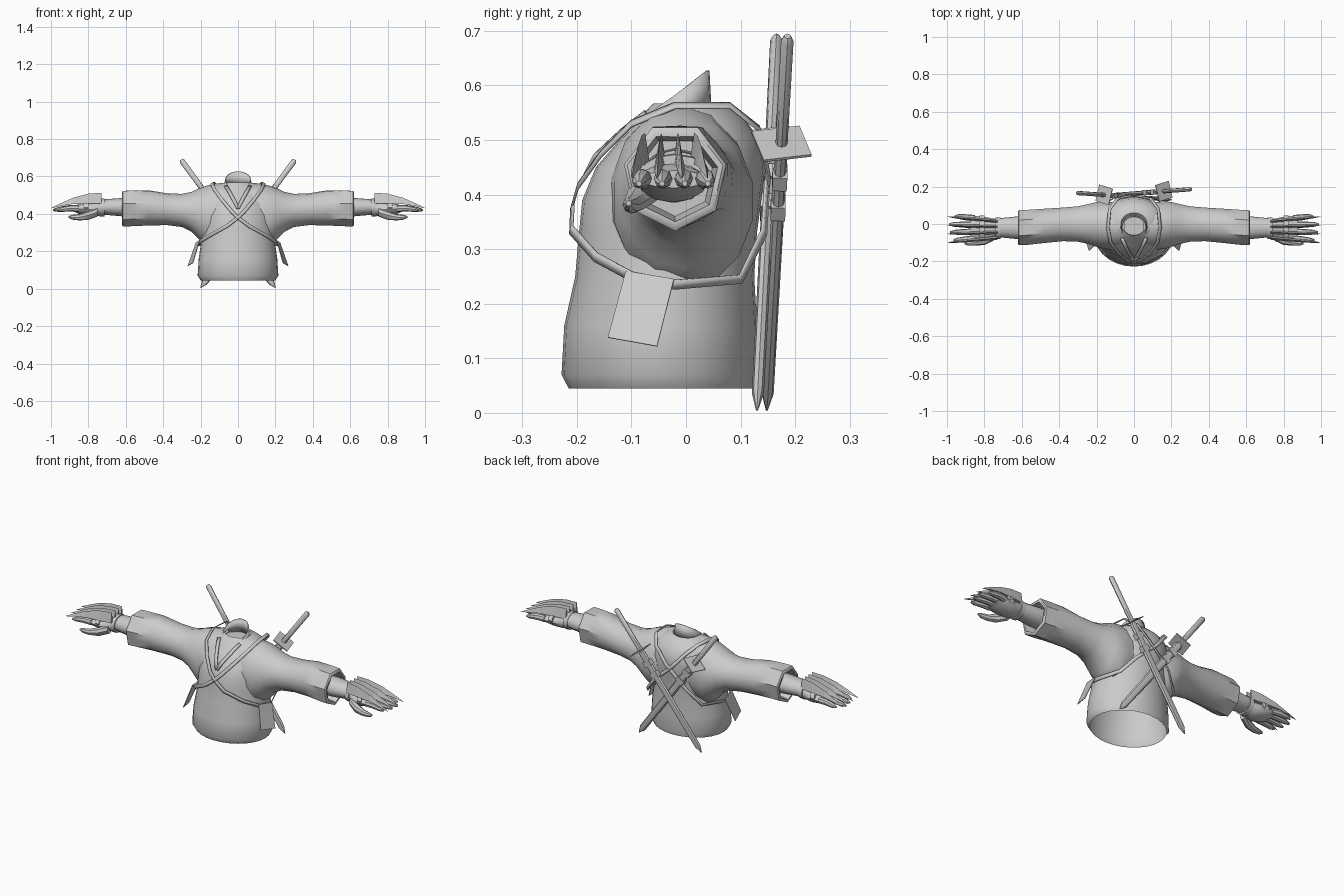
import bpy, bmesh
from math import sin, cos, pi, radians
from mathutils import Vector as V

if "Cube" in bpy.data.objects:
    bpy.data.objects.remove(bpy.data.objects["Cube"])

X, Y, Z = V((1, 0, 0)), V((0, 1, 0)), V((0, 0, 1))


def make(name, verts, faces, mirror=False, angle=40, thick=0):
    me = bpy.data.meshes.new(name)
    me.from_pydata([tuple(p) for p in verts], [], faces)
    bm = bmesh.new()
    bm.from_mesh(me)
    bmesh.ops.recalc_face_normals(bm, faces=bm.faces)
    bm.to_mesh(me)
    bm.free()
    ob = bpy.data.objects.new(name, me)
    bpy.context.collection.objects.link(ob)
    bpy.ops.object.select_all(action='DESELECT')
    bpy.context.view_layer.objects.active = ob
    ob.select_set(True)
    if thick:
        m = ob.modifiers.new("thickness", 'SOLIDIFY')
        m.thickness, m.offset = thick, 0
    if mirror:
        ob.modifiers.new("mirror", 'MIRROR').use_mirror_merge = False
    if angle:
        bpy.ops.object.shade_smooth_by_angle(angle=radians(angle))
    return ob


def loft(name, secs, u=Y, v=Z, n=12, phase=0, caps=(True, True), **kw):
    """Rings of (centre, radius_u, radius_v[, factor on odd corners]) skinned together."""
    verts, faces = [], []
    for s in secs:
        alt = s[3] if len(s) > 3 else 1
        for k in range(n):
            a, f = phase + 2 * pi * k / n, alt if k % 2 else 1
            verts.append(V(s[0]) + u * s[1] * f * cos(a) + v * s[2] * f * sin(a))
    for r in range(len(secs) - 1):
        for k in range(n):
            j = (k + 1) % n
            faces.append((r*n + k, r*n + j, r*n + n + j, r*n + n + k))
    if caps[0]:
        faces.append(tuple(range(n)))
    if caps[1]:
        faces.append(tuple(range((len(secs) - 1) * n, len(secs) * n)))
    return make(name, verts, faces, **kw)


def ribbon(name, pts, width, loop=False, **kw):
    pts = [V(p) for p in pts]
    n, verts = len(pts), []
    for i, p in enumerate(pts):
        a = pts[i - 1] if loop or i else p
        b = pts[(i + 1) % n] if loop or i < n - 1 else p
        side = (b - a).cross(p - V((0, -.03, .33))).normalized() * width / 2
        verts += [p - side, p + side]
    faces = [(2*i, 2*i + 1, 2*((i + 1) % n) + 1, 2*((i + 1) % n))
             for i in range(n if loop else n - 1)]
    return make(name, verts, faces, **kw)


# Torso: z, half width, front y, back y
torso = [(.045, .20, -.215, .125), (.07, .216, -.228, .13), (.16, .21, -.223, .13),
         (.25, .197, -.203, .125), (.33, .193, -.196, .13), (.39, .19, -.19, .138),
         (.45, .182, -.165, .145), (.5, .17, -.122, .135), (.535, .14, -.088, .11),
         (.557, .105, -.07, .085), (.567, .07, -.06, .06), (.55, .06, -.06, .045)]
loft("torso", [((0, (f + b) / 2, z), w, (b - f) / 2) for z, w, f, b in torso],
     X, Y, 28, caps=(False, True))

# Sleeves: x, centre y, bottom z, top z, half depth, corner factor (seven-sided cuff)
sleeve = [(.05, -.01, .25, .568, .12, 1), (.12, -.01, .22, .562, .13, 1), (.17, -.005, .225, .55, .13, 1),
          (.21, -.002, .265, .536, .12, 1), (.25, 0, .305, .517, .108, 1), (.3, 0, .33, .507, .097, 1),
          (.38, -.002, .34, .512, .092, .98), (.48, -.01, .338, .532, .094, .94),
          (.57, -.018, .334, .534, .096, .91), (.615, -.02, .333, .533, .096, .9),
          (.62, -.02, .34, .526, .09, .9), (.62, -.02, .35, .514, .08, .9), (.55, -.02, .36, .505, .07, .9)]
loft("sleeve", [((x, cy, (b + t) / 2), ry, (t - b) / 2, f) for x, cy, b, t, ry, f in sleeve],
     n=14, phase=-pi / 2, caps=(False, True), mirror=True)

# Forearm, wrist band and palm
loft("forearm", [((.54, -.02, .435), .062, .05), ((.62, -.02, .436), .061, .049),
                 ((.73, -.02, .437), .05, .04)], mirror=True)
for x, ry, rz in [(.715, .057, .048), (.80, .068, .04)]:
    loft("hand_band", [((x, -.022, .435), ry, rz), ((x + .025, -.022, .433), ry, rz)], mirror=True)
loft("palm", [((.72, -.02, .435), .045, .038), ((.76, -.025, .425), .055, .04),
              ((.80, -.025, .423), .064, .037), ((.85, -.023, .426), .066, .026),
              ((.875, -.022, .428), .062, .016)], mirror=True)

# Fingers and the blades worn over them
for i, tip in enumerate([.965, .985, .99, .96]):
    y = -.077 + .036 * i
    yt = y + (i - 1.5) * .006
    L = tip - .85
    loft("finger", [((.85, y, .428), .017, .018), ((.85 + .4 * L, (y + yt) / 2, .43), .0165, .017),
                    ((.85 + .8 * L, yt, .424), .013, .013), ((tip, yt, .42), .005, .005)],
         n=8, mirror=True)
    yb = -.075 + .03 * i
    verts = []
    for x, zb, zt, w in [(.73, .455, .513, .009), (.80, .455, .508, .009), (.88, .453, .487, .008),
                         (.95, .442, .456, .006), (.998, .43, .432, .001)]:
        y0 = yb + (x - .73) * (i - 1.5) * .06
        verts += [V((x, y0 - w, zb)), V((x, y0 + w, zb)), V((x, y0, zt))]
    faces = [(0, 1, 2), (12, 13, 14)]
    for r in range(0, 12, 3):
        faces += [(r + k, r + (k + 1) % 3, r + 3 + (k + 1) % 3, r + 3 + k) for k in range(3)]
    make("claw_blade", verts, faces, mirror=True, angle=0)
loft("thumb", [((.75, -.065, .41), .024, .024), ((.80, -.09, .392), .022, .024),
               ((.85, -.1, .382), .016, .017), ((.885, -.104, .382), .012, .013),
               ((.905, -.105, .384), .005, .005)], n=8, mirror=True)

# Stand-up collar, high at the back and open at the front
cv, N = [], 20
for k in range(N + 1):
    a = radians(-165 + 330 * k / N)
    t = (1 - cos(a)) / 2
    cv += [V((.072 * sin(a), -.022 + .066 * cos(a), .553 - .04 * t)),
           V((.067 * sin(a), -.022 + .062 * cos(a), .627 - .092 * t))]
make("collar", cv, [(2*k, 2*k + 1, 2*k + 3, 2*k + 2) for k in range(N)], thick=.006)
ribbon("neck_trim", [(.065, -.075, .55), (.045, -.12, .515), (.02, -.168, .47), (0, -.188, .43)],
       .018, mirror=True, thick=.006)

# Crossed harness straps, each a full loop over shoulder and opposite hip
ribbon("harness_strap", [(-.13, .08, .563), (-.14, -.02, .563), (-.125, -.1, .53), (-.085, -.155, .475),
                         (-.035, -.198, .415), (0, -.208, .38), (.06, -.21, .335), (.15, -.165, .285),
                         (.205, -.1, .25), (.217, -.02, .235), (.17, .1, .245), (.1, .143, .33),
                         (-.02, .15, .44), (-.09, .135, .52)],
       .018, loop=True, mirror=True, thick=.005, angle=25)

# Hanging hip flap
make("hip_flap", [(.205, -.11, .26), (.225, -.022, .245), (.268, -.053, .122), (.24, -.143, .138)],
     [(0, 1, 2, 3)], mirror=True, thick=.003, angle=0)

# Two sheathed swords crossed on the back
for s, dy in [(-1, 0), (1, .02)]:
    top, tip = V((s * .305, .166 + dy, .69)), V((-s * .2, .13 + dy * .9, .005))
    d = (tip - top).normalized()
    v = (Y - d * Y.dot(d)).normalized()
    u = d.cross(v)
    at = lambda t: top.lerp(tip, t)
    loft("sword_handle", [(at(0), .008, .006), (at(.012), .015, .0115), (at(.3), .014, .011)], u, v, 8)
    loft("sword_guard", [(at(.285), .064, .064), (at(.291), .064, .064)], u, v, 4,
         phase=pi / 4 + s * .25, angle=0)
    loft("sheath", [(at(.3), .02, .012), (at(.6), .02, .0115), (at(.955), .018, .011),
                    (at(1), .002, .002)], u, v, 8)
    for t in (.36, .44):
        loft("sheath_clip", [(at(t), .032, .019), (at(t + .035), .032, .019)], u, v, 4,
             phase=pi / 4, angle=0)
